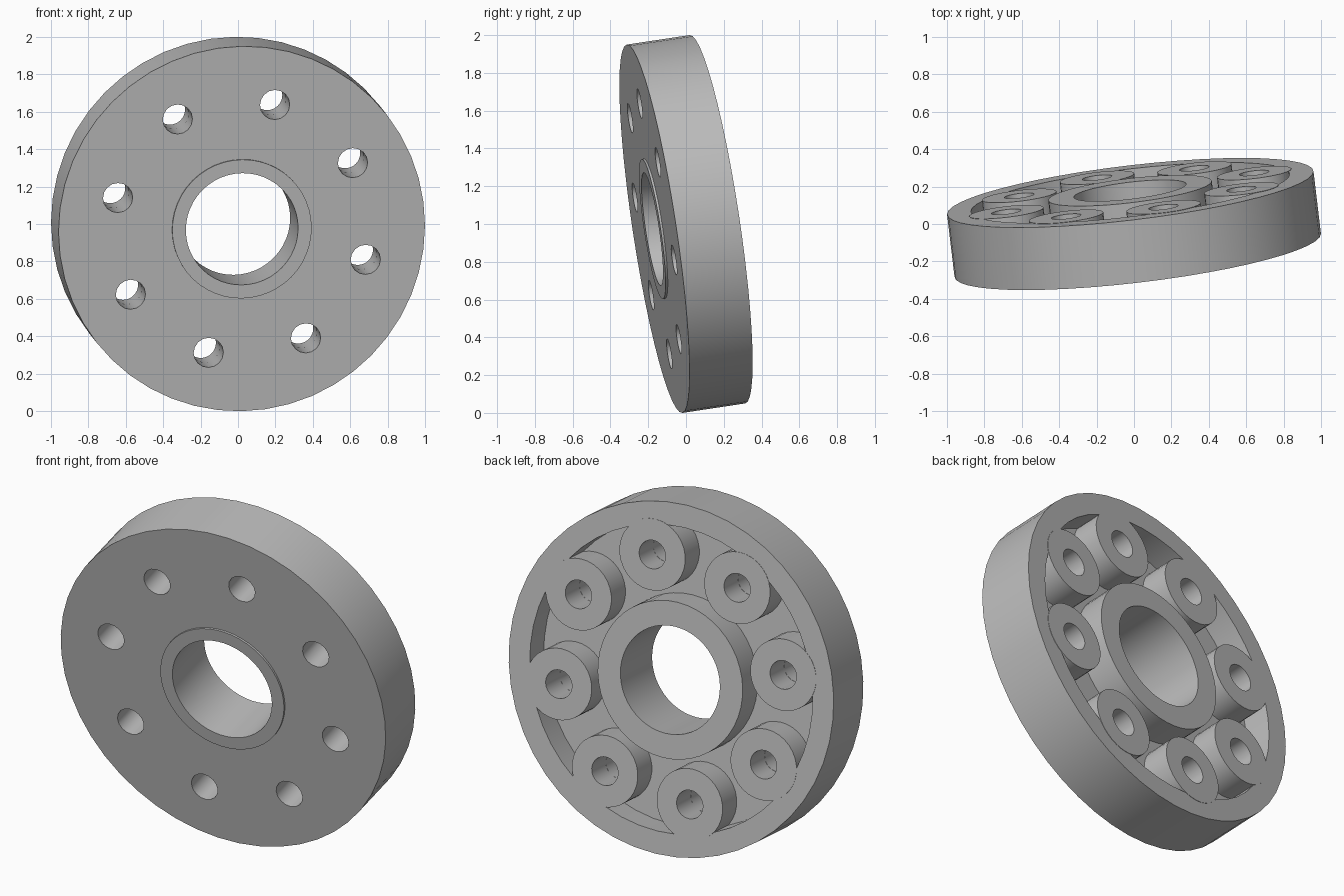
import bpy, bmesh, math
from mathutils import Matrix, Vector

if "Cube" in bpy.data.objects:
    bpy.data.objects.remove(bpy.data.objects["Cube"], do_unlink=True)

# Main dimensions
RADIUS, HALF = 0.986, 0.17
RIM_IN, HUB_OUT, BORE, COLLAR = 0.858, 0.44, 0.302, 0.375
FLOOR, PROUD = 0.01, 0.012
BOSS_R, HOLE_R, PITCH_R = 0.2, 0.08, 0.69
COUNT = 8

# Tilted frame: local z is the wheel axle, pointing to the back
axle = Vector((-0.117, 0.982, 0.148)).normalized()
side = (Vector((1, 0, 0)) - axle * axle.x).normalized()
TILT = Matrix((side, axle.cross(side), axle)).transposed().to_4x4()
TILT = Matrix.Translation((0, 0, 1)) @ TILT

metal = bpy.data.materials.new("plain grey")
metal.use_nodes = True
grey = (0.5, 0.5, 0.5, 1)
metal.diffuse_color = grey
metal.node_tree.nodes["Principled BSDF"].inputs["Base Color"].default_value = grey


def make_object(name, bm):
    bmesh.ops.recalc_face_normals(bm, faces=bm.faces)
    mesh = bpy.data.meshes.new(name)
    bm.to_mesh(mesh)
    bm.free()
    mesh.materials.append(metal)
    obj = bpy.data.objects.new(name, mesh)
    bpy.context.collection.objects.link(obj)
    return obj


def add_ring(bm, profile, steps, centre=(0, 0)):
    """Sweep a closed (radius, height) profile round the axle direction."""
    rings = []
    for i in range(steps):
        a = 2 * math.pi * i / steps
        rings.append([bm.verts.new((centre[0] + r * math.cos(a),
                                    centre[1] + r * math.sin(a), z))
                      for r, z in profile])
    n = len(profile)
    for i in range(steps):
        p, q = rings[i], rings[(i + 1) % steps]
        for j in range(n):
            k = (j + 1) % n
            bm.faces.new((p[j], q[j], q[k], p[k]))


def select_only(obj):
    bpy.ops.object.select_all(action="DESELECT")
    obj.select_set(True)
    bpy.context.view_layer.objects.active = obj


def finish(obj):
    obj.data.transform(TILT)
    select_only(obj)
    bpy.ops.object.shade_smooth_by_angle(angle=math.radians(35))


centres = []
for i in range(COUNT):
    a = math.radians(15) + 2 * math.pi * i / COUNT
    centres.append((PITCH_R * math.cos(a), PITCH_R * math.sin(a)))

# Wheel body: front web, outer rim, hub and front collar
bm = bmesh.new()
add_ring(bm, [(BORE, -HALF - PROUD), (COLLAR, -HALF - PROUD), (COLLAR, -HALF),
              (RADIUS, -HALF), (RADIUS, HALF), (RIM_IN, HALF),
              (RIM_IN, FLOOR), (HUB_OUT, FLOOR),
              (HUB_OUT, HALF + PROUD), (BORE, HALF + PROUD)], 48)
body = make_object("wheel_body", bm)

# Bolt holes through the web
bm = bmesh.new()
for x, y in centres:
    bmesh.ops.create_cone(bm, cap_ends=True, segments=16, radius1=HOLE_R,
                          radius2=HOLE_R, depth=1,
                          matrix=Matrix.Translation((x, y, 0)))
cutter = make_object("hole_cutter", bm)
cutter.hide_render = True
cut = body.modifiers.new("holes", "BOOLEAN")
cut.operation, cut.solver, cut.object = "DIFFERENCE", "EXACT", cutter
select_only(body)
bpy.ops.object.modifier_apply(modifier=cut.name)
bpy.data.objects.remove(cutter, do_unlink=True)
finish(body)

# Hollow bosses round the bolt holes, running into the rim
for i, c in enumerate(centres):
    bm = bmesh.new()
    top = HALF + 0.002
    add_ring(bm, [(HOLE_R, FLOOR), (BOSS_R, FLOOR), (BOSS_R, top), (HOLE_R, top)], 32, c)
    # Match the bore to the sixteen-sided bolt holes
    finish(make_object(f"bolt_boss_{i + 1}", bm))
